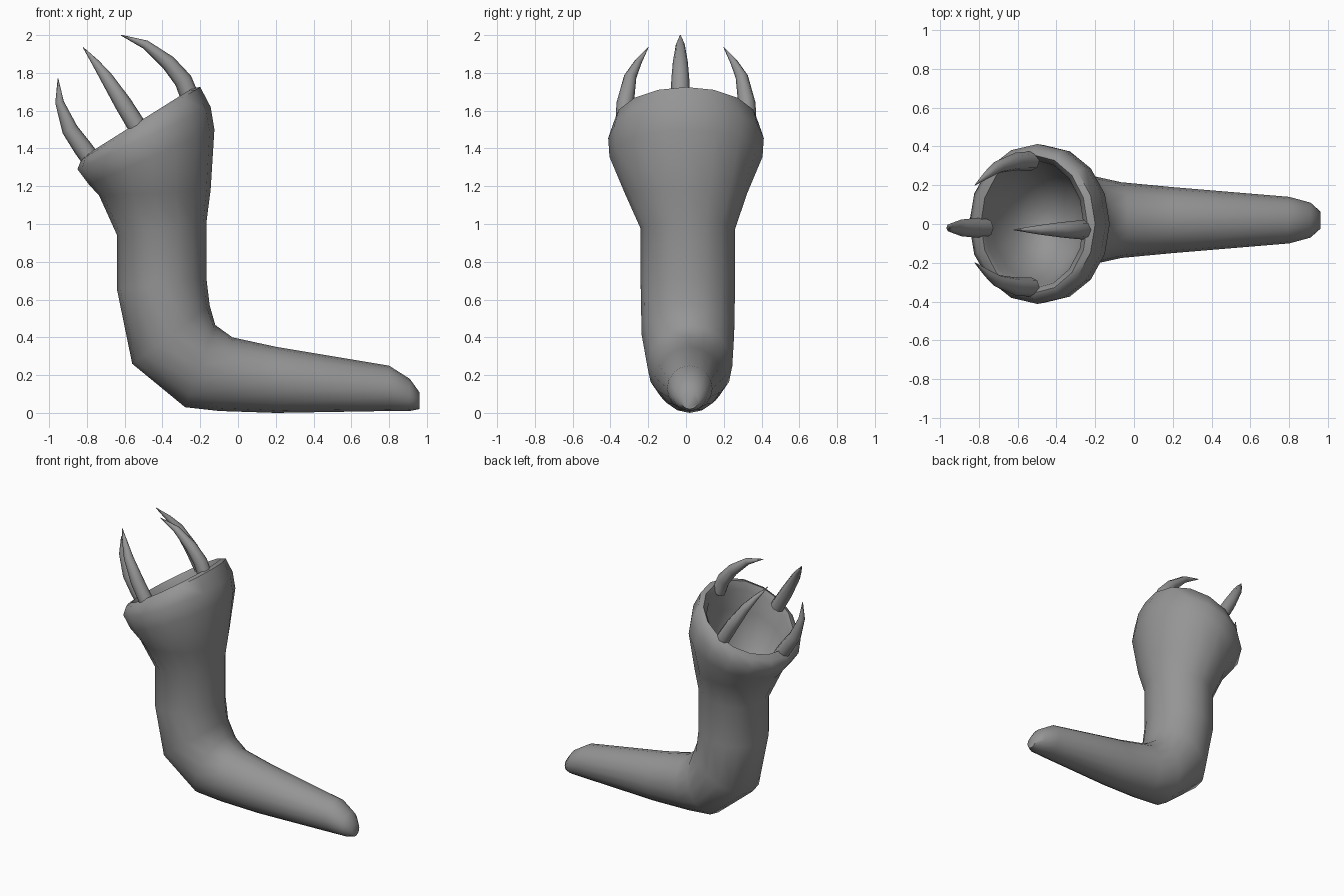
import bpy, bmesh
from math import cos, sin, pi, radians
from mathutils import Vector

cube = bpy.data.objects.get("Cube")
if cube:
    bpy.data.objects.remove(cube, do_unlink=True)

grey = bpy.data.materials.new("plain grey")
grey.use_nodes = True
colour = (0.3, 0.3, 0.3, 1)
grey.diffuse_color = colour
grey.node_tree.nodes["Principled BSDF"].inputs["Base Color"].default_value = colour


def loft(name, rings, angle):
    """Skin a list of closed rings, capping both ends."""
    bm = bmesh.new()
    loops = [[bm.verts.new(p) for p in ring] for ring in rings]
    n = len(loops[0])
    for a, b in zip(loops, loops[1:]):
        for i in range(n):
            j = (i + 1) % n
            bm.faces.new((a[i], a[j], b[j], b[i]))
    bm.faces.new(loops[0])
    bm.faces.new(loops[-1])
    bmesh.ops.recalc_face_normals(bm, faces=bm.faces)
    mesh = bpy.data.meshes.new(name)
    bm.to_mesh(mesh)
    bm.free()
    mesh.materials.append(grey)
    obj = bpy.data.objects.new(name, mesh)
    bpy.context.collection.objects.link(obj)
    bpy.ops.object.select_all(action="DESELECT")
    obj.select_set(True)
    bpy.context.view_layer.objects.active = obj
    bpy.ops.object.shade_smooth_by_angle(angle=radians(angle))
    return obj


def oval(outer, inner, half, y, sides=16):
    """Ellipse spanning two points of the side profile, with a half width in y."""
    a, b = (Vector((p[0], y, p[1])) for p in (outer, inner))
    mid, arm = (a + b) / 2, (a - b) / 2
    turns = [2 * pi * i / sides for i in range(sides)]
    return [mid + arm * cos(t) + Vector((0, half * sin(t), 0)) for t in turns]


# Body: tail tip, bend, neck, flared mouth, then back down the throat
profile = [
    ((0.96, 0.02), (0.96, 0.11), 0.045, 0.02),
    ((0.91, 0.01), (0.91, 0.18), 0.09, 0.02),
    ((0.80, 0.01), (0.80, 0.25), 0.12, 0.02),
    ((0.20, 0.0), (0.20, 0.35), 0.17, 0.02),
    ((-0.10, 0.01), (-0.03, 0.40), 0.195, 0.02),
    ((-0.28, 0.03), (-0.12, 0.465), 0.225, 0.02),
    ((-0.56, 0.26), (-0.15, 0.57), 0.245, 0.01),
    ((-0.64, 0.65), (-0.167, 0.71), 0.25, 0.01),
    ((-0.64, 0.94), (-0.167, 1.01), 0.25, 0.01),
    ((-0.735, 1.15), (-0.145, 1.18), 0.325, 0),
    ((-0.79, 1.21), (-0.125, 1.50), 0.405, 0),
    ((-0.85, 1.29), (-0.145, 1.62), 0.412, 0),
    ((-0.83, 1.34), (-0.20, 1.725), 0.385, 0),
    ((-0.79, 1.375), (-0.24, 1.72), 0.355, 0),
    ((-0.77, 1.345), (-0.26, 1.66), 0.33, 0),
    ((-0.73, 1.25), (-0.23, 1.50), 0.31, 0),
    ((-0.62, 1.10), (-0.26, 1.22), 0.22, 0),
    ((-0.50, 1.03), (-0.38, 1.06), 0.07, 0),
]
loft("body", [oval(*row) for row in profile], 60)


def claw(name, path, radii):
    """Tapered, curved spike along a path."""
    pts = [Vector(p) for p in path]
    rings = []
    for i, (p, r) in enumerate(zip(pts, radii)):
        along = (pts[min(i + 1, len(pts) - 1)] - pts[max(i - 1, 0)]).normalized()
        side = along.cross(Vector((1, 0, 0.4))).normalized()
        up = side.cross(along)
        rings.append([p + (side * cos(k * pi / 4) + up * sin(k * pi / 4)) * r
                      for k in range(8)])
    loft(name, rings, 60)


# Four claws round the mouth, the two side ones mirrored
claw("inner_claw", [(-0.25, -0.03, 1.66), (-0.29, -0.03, 1.76), (-0.37, -0.03, 1.855),
                    (-0.49, -0.03, 1.95), (-0.62, -0.03, 2.0)],
     [0.05, 0.048, 0.04, 0.024, 0.002])
claw("outer_claw", [(-0.765, -0.02, 1.325), (-0.82, -0.02, 1.40), (-0.89, -0.02, 1.50),
                    (-0.945, -0.02, 1.645), (-0.953, -0.02, 1.77)],
     [0.05, 0.05, 0.043, 0.023, 0.002])
for name, s in (("left_claw", 1), ("right_claw", -1)):
    claw(name, [(-0.53, s * 0.325, 1.51), (-0.61, s * 0.322, 1.64), (-0.70, s * 0.295, 1.78),
                (-0.755, s * 0.255, 1.855), (-0.82, s * 0.2, 1.935)],
         [0.05, 0.046, 0.033, 0.02, 0.002])
